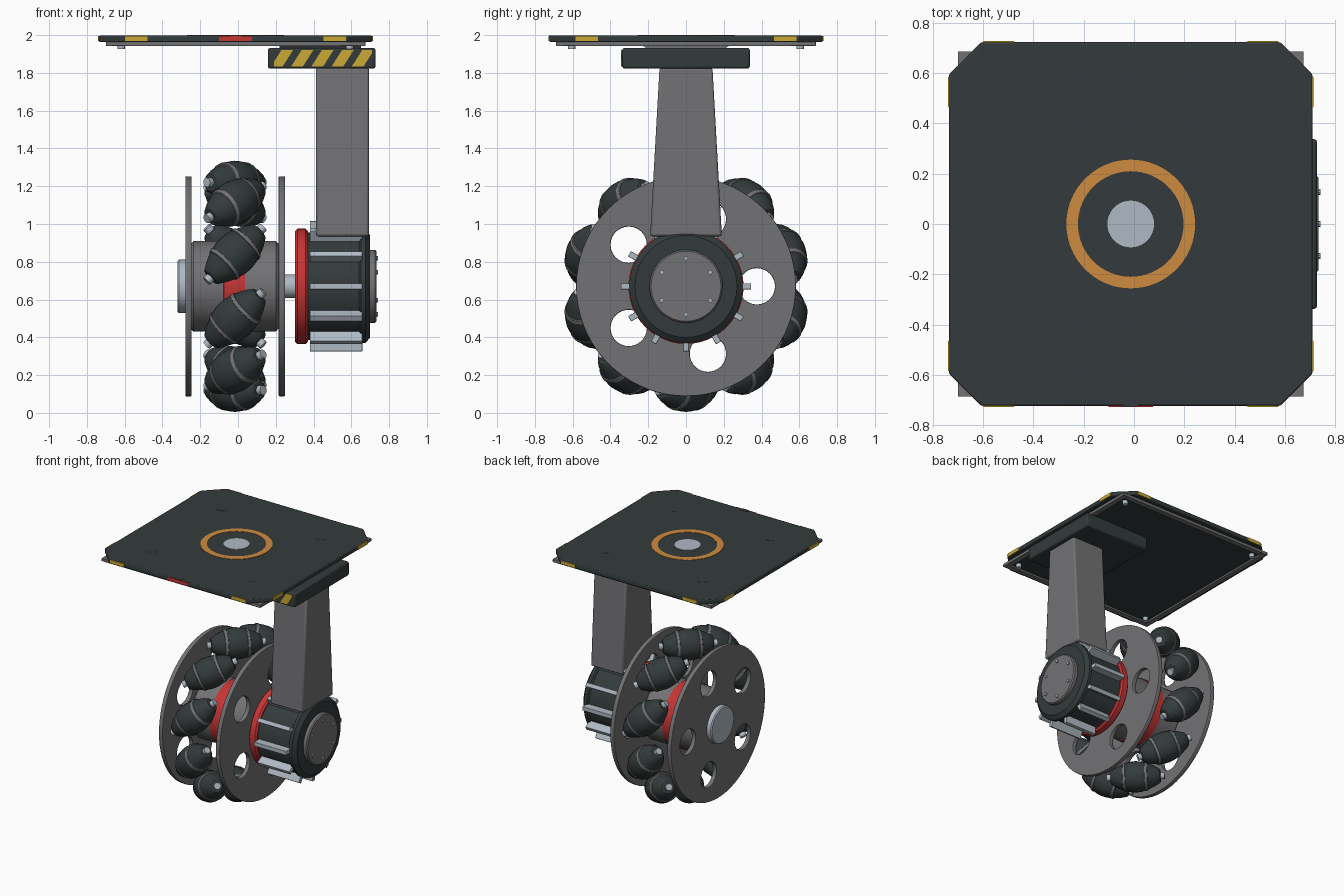
import bpy, bmesh
from math import sin, cos, pi, radians
from mathutils import Matrix, Vector

old = bpy.data.objects.get("Cube")
if old:
    bpy.data.objects.remove(old, do_unlink=True)


def material(name, r, g, b):
    m = bpy.data.materials.new(name)
    m.use_nodes = True
    m.diffuse_color = (r, g, b, 1)
    for node in m.node_tree.nodes:
        if node.type == 'BSDF_PRINCIPLED':
            node.inputs["Base Color"].default_value = (r, g, b, 1)
    return m


DARK = material("dark rubber", 0.034, 0.044, 0.045)
GRAY = material("gray metal", 0.17, 0.17, 0.177)
SILVER = material("light steel", 0.43, 0.49, 0.55)
RED = material("red", 0.56, 0.035, 0.035)
YELLOW = material("yellow", 0.6, 0.4, 0.035)
ORANGE = material("orange", 0.62, 0.26, 0.05)

CX = -0.013                       # centre of plate and wheel
HUB_Z = 0.67                      # axle height
SIDE = Matrix(((0, 0, 1, 0), (1, 0, 0, 0), (0, 1, 0, 0), (0, 0, 0, 1)))  # local z -> x
AXLE = Matrix.Translation((0, 0, HUB_Z)) @ SIDE
PLATE = Matrix.Translation((CX, 0, 0))
made = []


def add(name, mesh, mats, matrix=Matrix()):
    if not mesh.materials:
        for m in mats:
            mesh.materials.append(m)
    ob = bpy.data.objects.new(name, mesh)
    bpy.context.collection.objects.link(ob)
    ob.matrix_world = matrix
    made.append(ob)
    return ob


def lathe(name, profile, mats, matrix=AXLE, rule=None, steps=48):
    """Spin (radius, height) points around local z."""
    bm = bmesh.new()
    vs = [bm.verts.new((r, 0, h)) for r, h in profile]
    es = [bm.edges.new(p) for p in zip(vs, vs[1:])]
    bmesh.ops.spin(bm, geom=vs + es, axis=(0, 0, 1), cent=(0, 0, 0),
                   angle=2 * pi, steps=steps)
    bmesh.ops.remove_doubles(bm, verts=bm.verts, dist=1e-5)
    bmesh.ops.recalc_face_normals(bm, faces=bm.faces)
    if rule:
        for f in bm.faces:
            f.material_index = rule(f.calc_center_median().z)
    me = bpy.data.meshes.new(name)
    bm.to_mesh(me)
    bm.free()
    return add(name, me, mats, matrix)


def disc(name, r, lo, hi, mat, matrix=AXLE, c=0.0, steps=48):
    return lathe(name, [(0, lo), (r - c, lo), (r, lo + c), (r, hi - c), (r - c, hi), (0, hi)],
                 [mat], matrix, steps=steps)


def prism(name, pts, lo, hi, mat, matrix=Matrix(), bevel=0.0):
    bm = bmesh.new()
    f = bm.faces.new([bm.verts.new((x, y, lo)) for x, y in pts])
    g = bmesh.ops.extrude_face_region(bm, geom=[f])["geom"]
    bmesh.ops.translate(bm, vec=(0, 0, hi - lo),
                        verts=[v for v in g if isinstance(v, bmesh.types.BMVert)])
    bmesh.ops.recalc_face_normals(bm, faces=bm.faces)
    me = bpy.data.meshes.new(name)
    bm.to_mesh(me)
    bm.free()
    ob = add(name, me, [mat], matrix)
    if bevel:
        mod = ob.modifiers.new("bevel", 'BEVEL')
        mod.width, mod.segments = bevel, 2
    return ob


def box(name, x0, x1, y0, y1, z0, z1, mat, matrix=Matrix(), bevel=0.0):
    return prism(name, [(x0, y0), (x1, y0), (x1, y1), (x0, y1)], z0, z1, mat, matrix, bevel)


def turn(deg):
    return Matrix.Rotation(radians(deg), 4, 'Z')


# top plate with cut corners
H, C = 0.723, 0.595
octagon = [(C, -H), (H, -C), (H, C), (C, H), (-C, H), (-H, C), (-H, -C), (-C, -H)]
prism("top_plate", octagon, 1.964, 1.997, DARK, PLATE, 0.006)
lathe("orange_ring", [(0.21, 1.995), (0.256, 1.995), (0.256, 2), (0.21, 2), (0.21, 1.995)],
      [ORANGE], PLATE, steps=64)
disc("centre_disc", 0.093, 1.995, 2.0, SILVER, PLATE)
for sx in (-1, 1):
    for sy in (-1, 1):
        disc("plate_plug", 0.037, 1.99, 1.998, DARK,
             PLATE @ Matrix.Translation((sx * 0.427, sy * 0.427, 0)), steps=24)
        disc("frame_bolt", 0.02, 1.926, 1.96, SILVER,
             PLATE @ Matrix.Translation((sx * 0.605, sy * 0.605, 0)), steps=12)

# edge markers and the frame below, one set for each side
for k in range(4):
    m = PLATE @ turn(90 * k)
    for s in (-1, 1):
        box("edge_marker", s * 0.525 - 0.06, s * 0.525 + 0.06, -H - 0.004, -H + 0.004,
            1.968, 1.995, YELLOW, m)
    box("frame_bar", -0.687, 0.687, -0.687, -0.645, 1.942, 1.966, GRAY, m, 0.003)
box("front_marker", -0.088, 0.088, -H - 0.004, -H + 0.004, 1.968, 1.995, RED, PLATE)
box("front_sensor", -0.028, 0.028, -H - 0.002, -H + 0.025, 1.985, 1.999, DARK, PLATE)
box("under_panel", -0.66, 0.66, -0.66, 0.66, 1.956, 1.966, DARK, PLATE)

# bracket box with hazard stripes on the front
prism("bracket_pad", [(-0.2, 1.925), (0.2, 1.925), (0.25, 1.958), (-0.25, 1.958)],
      0.22, 0.65, GRAY, SIDE)
box("bracket_box", 0.158, 0.728, -0.338, 0.338, 1.823, 1.932, DARK, bevel=0.012)
bm = bmesh.new()
for i in range(-1, 6):
    x = 0.175 + i * 0.107
    bm.faces.new([bm.verts.new((px, -0.344, pz)) for px, pz in
                  ((x, 1.835), (x + 0.062, 1.835), (x + 0.117, 1.921), (x + 0.055, 1.921))])
for edge, side in ((0.19, -1), (0.71, 1)):
    bmesh.ops.bisect_plane(bm, geom=bm.verts[:] + bm.edges[:] + bm.faces[:],
                           plane_co=(edge, 0, 0), plane_no=(side, 0, 0), clear_outer=True)
g = bmesh.ops.extrude_face_region(bm, geom=bm.faces[:])["geom"]
bmesh.ops.translate(bm, vec=(0, 0.008, 0),
                    verts=[v for v in g if isinstance(v, bmesh.types.BMVert)])
bmesh.ops.recalc_face_normals(bm, faces=bm.faces)
stripes = bpy.data.meshes.new("hazard_stripes")
bm.to_mesh(stripes)
bm.free()
add("hazard_stripes", stripes, [YELLOW])

# tapered column
prism("column", [(-0.19, 0.935), (0.19, 0.935), (0.14, 1.83), (-0.14, 1.83)],
      0.413, 0.693, GRAY, SIDE, 0.012)

# motor
lathe("motor_body", [(0, 0.36), (0.285, 0.36), (0.285, 0.64), (0.3, 0.65), (0.3, 0.675),
                     (0.27, 0.7), (0, 0.7)], [DARK])
disc("motor_ring", 0.305, 0.302, 0.37, RED, c=0.012)
disc("motor_cap", 0.193, 0.69, 0.733, GRAY, c=0.008)
for k in range(12):
    box("cooling_fin", 0.26, 0.345, -0.016, 0.016, 0.38, 0.658, SILVER, AXLE @ turn(30 * k), 0.003)
for k in range(6):
    disc("cap_bolt", 0.012, 0.72, 0.742, SILVER,
         AXLE @ turn(30 + 60 * k) @ Matrix.Translation((0.148, 0, 0)), steps=10)

# axle and hub
disc("axle", 0.062, 0.2, 0.32, SILVER, steps=32)
lathe("hub", [(0, -0.25), (0.225, -0.25), (0.24, -0.235), (0.24, -0.076), (0.245, -0.074),
              (0.245, 0.036), (0.24, 0.038), (0.24, 0.2), (0.225, 0.215), (0, 0.22)],
      [GRAY, RED], rule=lambda h: int(-0.077 < h < 0.039))
disc("hub_cap", 0.142, -0.32, -0.27, SILVER, c=0.008)


# side discs with five round windows
def ring_points(spline, cx, cy, r, n):
    spline.points.add(n - 1)
    for i, p in enumerate(spline.points):
        p.co = (cx + r * cos(2 * pi * i / n), cy + r * sin(2 * pi * i / n), 0, 1)
    spline.use_cyclic_u = True


for side, x in (("right", -0.262), ("left", 0.232)):
    cu = bpy.data.curves.new(side + "_wheel_disc", 'CURVE')
    cu.dimensions, cu.fill_mode = '2D', 'BOTH'
    cu.extrude, cu.bevel_depth, cu.bevel_resolution, cu.offset = 0.012, 0.005, 1, -0.005
    ring_points(cu.splines.new('POLY'), 0, 0, 0.582, 72)
    for k in range(5):
        a = 2 * pi * k / 5
        ring_points(cu.splines.new('POLY'), 0.375 * cos(a), 0.375 * sin(a), 0.096, 32)
    tmp = bpy.data.objects.new("disc_outline", cu)
    bpy.context.collection.objects.link(tmp)
    bpy.context.view_layer.update()
    me = bpy.data.meshes.new_from_object(tmp.evaluated_get(bpy.context.evaluated_depsgraph_get()))
    bpy.data.objects.remove(tmp, do_unlink=True)
    me.materials.clear()
    add(side + "_wheel_disc", me, [GRAY], AXLE @ Matrix.Translation((0, 0, x)))

# ten slanted barrel rollers
half = [(0.115, 0), (0.112, 0.035), (0.104, 0.07), (0.108, 0.072), (0.102, 0.09), (0.096, 0.092),
        (0.075, 0.14), (0.052, 0.177), (0.045, 0.182), (0.025, 0.183), (0.025, 0.212), (0, 0.213)]
barrel = [(r, -h) for r, h in half[:0:-1]] + half


def roller_colour(h):
    return 1 if 0.07 < abs(h) < 0.0915 else 2 if abs(h) > 0.1826 else 0


mesh = None
for k in range(10):
    a = radians(18 + 36 * k)
    axis = Vector((1, sin(a), -cos(a)))
    place = (Matrix.Translation((CX - 0.003, 0.55 * cos(a), HUB_Z + 0.55 * sin(a)))
             @ axis.to_track_quat('Z', 'Y').to_matrix().to_4x4())
    if mesh is None:
        mesh = lathe("roller", barrel, [DARK, GRAY, SILVER], place, roller_colour, 24).data
    else:
        add("roller", mesh, [], place)

# smooth the round parts, keep edges sharp
bpy.ops.object.select_all(action='DESELECT')
for ob in made:
    ob.select_set(True)
bpy.context.view_layer.objects.active = made[0]
bpy.ops.object.shade_smooth_by_angle(angle=radians(32))
